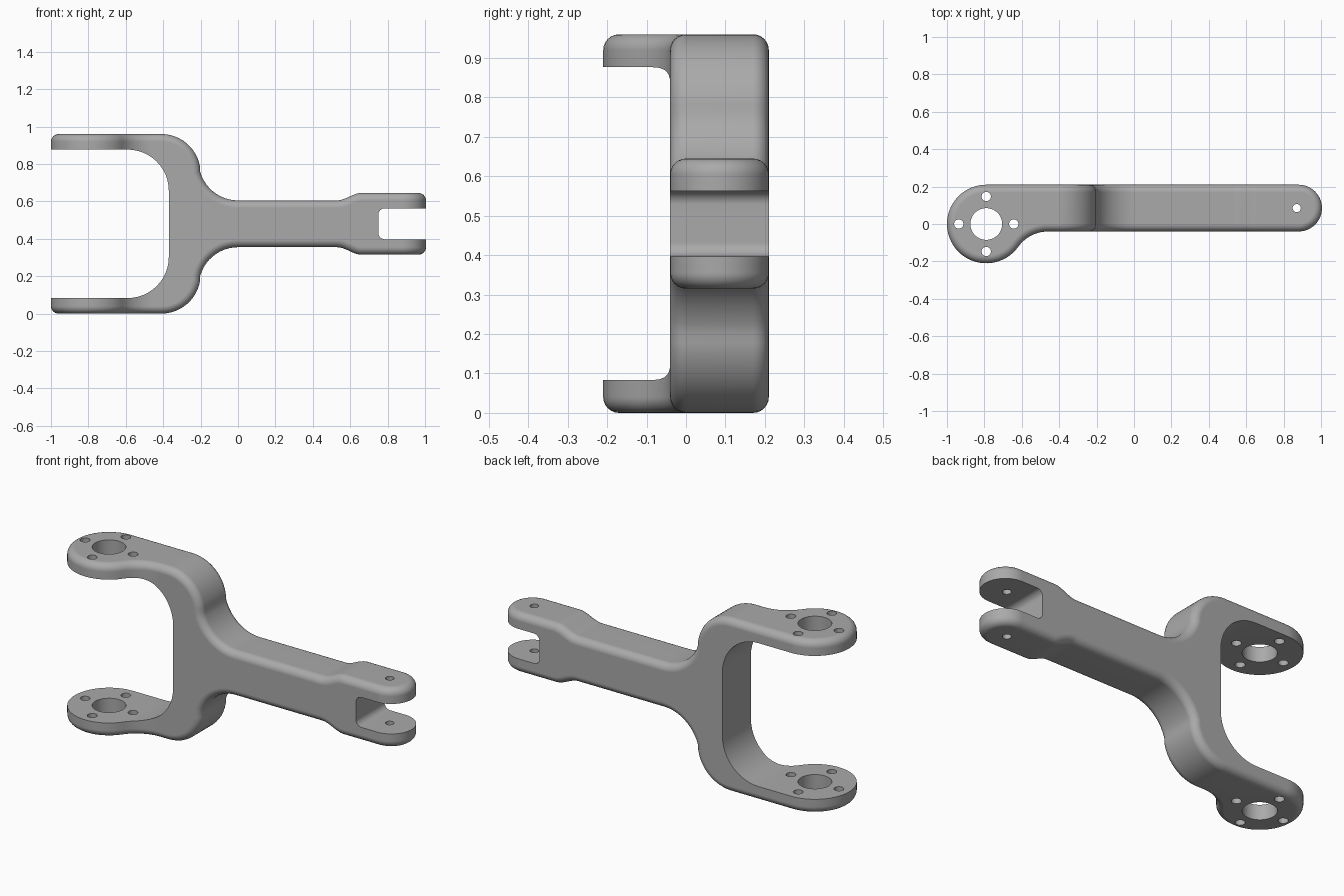
import bpy
import bmesh
from math import cos, sin, radians, atan2, degrees, pi

if "Cube" in bpy.data.objects:
    bpy.data.objects.remove(bpy.data.objects["Cube"])

MID = 0.48          # height of the symmetry plane
EAR = (-0.79, 0.0)  # axis of the large ears
PIN = (0.88, 0.085)  # centre of the rounded clevis end


def arc(cx, cy, r, a0, a1, n=12):
    steps = [radians(a0 + (a1 - a0) * i / n) for i in range(n + 1)]
    return [(cx + r * cos(a), cy + r * sin(a)) for a in steps]


def prism(name, outline, lo, hi, axis):
    """Extrude an outline: axis 'z' takes (x, y), axis 'y' takes (x, z)."""
    place = (lambda p, d: (p[0], p[1], d)) if axis == "z" else (lambda p, d: (p[0], d, p[1]))
    bm = bmesh.new()
    face = bm.faces.new([bm.verts.new(place(p, lo)) for p in outline])
    new = bmesh.ops.extrude_face_region(bm, geom=[face])["geom"]
    shift = place((0, 0), hi - lo)
    bmesh.ops.translate(bm, vec=shift, verts=[g for g in new if isinstance(g, bmesh.types.BMVert)])
    bmesh.ops.recalc_face_normals(bm, faces=bm.faces)
    mesh = bpy.data.meshes.new(name)
    bm.to_mesh(mesh)
    bm.free()
    obj = bpy.data.objects.new(name, mesh)
    bpy.context.collection.objects.link(obj)
    return obj


def apply(obj, mod):
    bpy.context.view_layer.objects.active = obj
    bpy.ops.object.modifier_apply(modifier=mod.name)


def boolean(obj, tool, operation):
    mod = obj.modifiers.new(operation, "BOOLEAN")
    mod.operation = operation
    mod.solver = "EXACT"
    mod.object = tool
    apply(obj, mod)
    bpy.data.objects.remove(tool)


def mirrored(upper):
    return upper + [(x, 2 * MID - z) for x, z in reversed(upper)]


# Side silhouette: fork shoulder, neck, clevis swelling
upper = [(-1.1, 0.96)] + arc(-0.41, 0.75, 0.21, 90, 9) + arc(0.0, 0.815, 0.21, 189, 270)[1:]
for i in range(9):
    t = i / 8
    upper.append((0.53 + 0.13 * t, 0.605 + 0.04 * t * t * (3 - 2 * t)))
upper.append((1.1, 0.645))
arm = prism("fork_arm", mirrored(upper), -0.4, 0.4, "y")

# Plan outline: round ear, blend into the arm, round clevis end
fillet = (-0.46, -0.235)
turn = degrees(atan2(fillet[1], fillet[0] - EAR[0]))
plan = arc(*EAR, 0.21, 90, 360 + turn, 40)
plan += arc(*fillet, 0.195, 180 + turn, 90, 10)[1:]
plan += arc(*PIN, 0.125, -90, 90, 28)
boolean(arm, prism("plan_cutter", plan, -0.2, 1.2, "z"), "INTERSECT")

# Rounded outer edges
bevel = arm.modifiers.new("Round", "BEVEL")
bevel.width = 0.04
bevel.segments = 6
bevel.limit_method = "ANGLE"
bevel.angle_limit = radians(40)
bevel.use_clamp_overlap = False
apply(arm, bevel)

# Open gaps of the fork and the clevis
fork_gap = [(-1.2, 0.877)] + arc(-0.59, 0.657, 0.22, 90, 0)
boolean(arm, prism("fork_gap", mirrored(fork_gap), -0.5, 0.5, "y"), "DIFFERENCE")
clevis_gap = [(1.2, 0.563)] + arc(0.785, 0.528, 0.035, 90, 180, 6)
boolean(arm, prism("clevis_gap", mirrored(clevis_gap), -0.5, 0.5, "y"), "DIFFERENCE")

# Bearing bores, bolt circle and pin hole
holes = [(*EAR, 0.085, 40), (0.87, 0.085, 0.022, 20)]
for i in range(4):
    a = i * pi / 2
    holes.append((EAR[0] + 0.147 * cos(a), EAR[1] + 0.147 * sin(a), 0.025, 20))
for x, y, r, n in holes:
    circle = arc(x, y, r, 0, 360, n)[:-1]
    boolean(arm, prism("hole_cutter", circle, -0.2, 1.2, "z"), "DIFFERENCE")

# Grey metal
metal = bpy.data.materials.new("grey metal")
metal.use_nodes = True
grey = (0.4, 0.4, 0.4, 1)
metal.diffuse_color = grey
metal.node_tree.nodes["Principled BSDF"].inputs["Base Color"].default_value = grey
arm.data.materials.clear()
arm.data.materials.append(metal)
for poly in arm.data.polygons:
    poly.material_index = 0

# Smooth curves, crisp cut edges
bpy.ops.object.select_all(action="DESELECT")
arm.select_set(True)
bpy.context.view_layer.objects.active = arm
bpy.ops.object.shade_smooth_by_angle(angle=radians(30))
weighted = arm.modifiers.new("Flat Faces", "WEIGHTED_NORMAL")
weighted.keep_sharp = True
